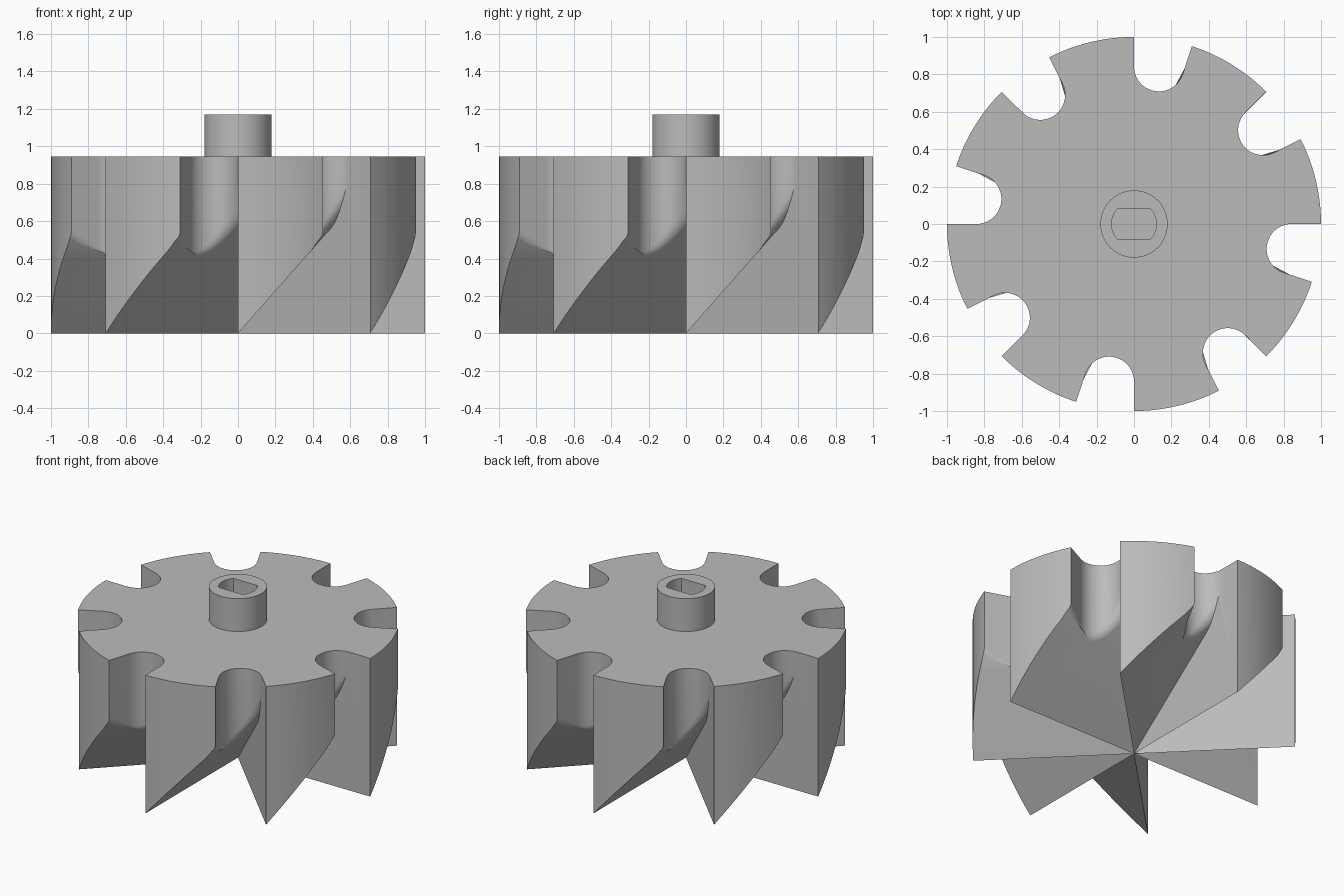
import bpy, bmesh
from math import sin, cos, radians, sqrt, asin
from mathutils import Vector, Matrix

cube = bpy.data.objects.get("Cube")
if cube:
    bpy.data.objects.remove(cube, do_unlink=True)

TEETH, TOP = 8, 0.945
PITCH, LAND = radians(45), radians(27)   # tooth spacing and width of the tooth's outer land
SLOPE = 1.13                             # rise of the relief ramp behind each cutting edge
NOTCH_DIST, ROUND = 0.853, 0.07          # notch centre distance, rounding of the notch's lower edge
HUB_R, HUB_TOP, SLOT_R, SLOT_FLAT = 0.18, 1.17, 0.12, 0.08

steel = bpy.data.materials.new("steel grey")
steel.use_nodes = True
grey = (0.5, 0.5, 0.5, 1)
steel.diffuse_color = grey
steel.node_tree.nodes["Principled BSDF"].inputs["Base Color"].default_value = grey


def polar(r, a, z=0.0):
    return Vector((r * cos(a), r * sin(a), z))


def finish(bm, name):
    bmesh.ops.remove_doubles(bm, verts=bm.verts, dist=1e-5)
    bmesh.ops.recalc_face_normals(bm, faces=bm.faces)
    mesh = bpy.data.meshes.new(name)
    bm.to_mesh(mesh)
    bm.free()
    mesh.materials.append(steel)
    obj = bpy.data.objects.new(name, mesh)
    bpy.context.collection.objects.link(obj)
    bpy.ops.object.select_all(action='DESELECT')
    obj.select_set(True)
    bpy.context.view_layer.objects.active = obj
    bpy.ops.object.shade_smooth_by_angle(angle=radians(30))


def face(bm, points):
    return bm.faces.new([bm.verts.new(p) for p in points])


def strip(bm, row_a, row_b):
    for i in range(len(row_a) - 1):
        face(bm, (row_a[i], row_a[i + 1], row_b[i + 1], row_b[i]))


def lift(points, z):
    return [Vector((p.x, p.y, z)) for p in points]


def notch_path():
    """Plan outline of the notch with normals pointing into the gap."""
    half = (PITCH - LAND) / 2
    centre, radius = polar(NOTCH_DIST, LAND + half), NOTCH_DIST * sin(half)
    path = [(polar(1, LAND), polar(1, LAND + radians(90)))]
    steps = 20
    for i in range(steps + 1):
        a = LAND - radians(90) - (radians(180) - 2 * half) * i / steps
        path.append((centre + polar(radius, a), -polar(1, a)))
    return path


def rounded_edge(p, n, steps=8):
    """Arc of a ball touching the notch wall and the ramp, from wall to ramp."""
    m = Vector((0, SLOPE, -1)).normalized()
    c = p - n * ROUND
    c.z = SLOPE * c.y + ROUND * sqrt(1 + SLOPE ** 2)
    w = n.angle(m)
    return [c + (n * sin((1 - i / steps) * w) + m * sin(i / steps * w)) * (ROUND / sin(w))
            for i in range(steps + 1)]


def tooth():
    """One tooth with its ramp, notch and the next cutting face; also its top outline."""
    bm = bmesh.new()
    path = notch_path()
    plan = [p for p, n in path]
    rows = [rounded_edge(p, n) for p, n in path]
    for v in rows[0]:                      # keep the first arc on the outer cylinder
        v.xy = v.xy.normalized()
    # outer land
    end = asin(rows[0][-1].y)
    land = [polar(1, end * i / 10) for i in range(10)]
    for p in land:
        p.z = SLOPE * p.y
    bottom = land + rows[0][::-1]
    strip(bm, bottom, lift(bottom, TOP))
    # notch wall and rounded lower edge
    strip(bm, [r[0] for r in rows], lift(plan, TOP))
    for a, b in zip(rows, rows[1:]):
        strip(bm, a, b)
    # relief ramp
    ramp = face(bm, [Vector()] + land + [r[-1] for r in rows])
    bmesh.ops.triangulate(bm, faces=[ramp])
    bmesh.ops.remove_doubles(bm, verts=bm.verts, dist=1e-5)
    # trim at the next cutting face, then build that face
    normal = polar(1, PITCH + radians(90))
    bmesh.ops.bisect_plane(bm, geom=bm.verts[:] + bm.edges[:] + bm.faces[:], dist=1e-5,
                           plane_co=(0, 0, 0), plane_no=normal, clear_outer=True)
    edge = sorted((v.co.copy() for v in bm.verts if abs(v.co.dot(normal)) < 1e-4),
                  key=lambda co: co.z)
    face(bm, edge + [polar(1, PITCH, TOP), polar(1, PITCH)])
    bmesh.ops.remove_doubles(bm, verts=bm.verts, dist=1e-5)
    return bm, lift(bottom, TOP) + lift(plan[1:], TOP)


# cutter body: the tooth repeated around the axis, closed by a flat top
one, outline = tooth()
body, rim = bmesh.new(), []
for k in range(TEETH):
    turn = Matrix.Rotation(k * PITCH, 3, 'Z')
    for f in one.faces:
        face(body, [turn @ v.co for v in f.verts])
    rim += [turn @ p for p in outline]
one.free()
face(body, rim)
finish(body, "cutter_body")

# hub with a flat-sided drive slot
hub, sides = bmesh.new(), 60
angles = [radians(360) * i / sides for i in range(sides + 1)]
outer = [polar(HUB_R, a) for a in angles]
slot = [polar(SLOT_R, a) for a in angles]
for p in slot:
    p.y = max(-SLOT_FLAT, min(SLOT_FLAT, p.y))
strip(hub, lift(outer, TOP), lift(outer, HUB_TOP))
strip(hub, lift(outer, HUB_TOP), lift(slot, HUB_TOP))
strip(hub, lift(slot, HUB_TOP), lift(slot, TOP))
finish(hub, "drive_hub")
